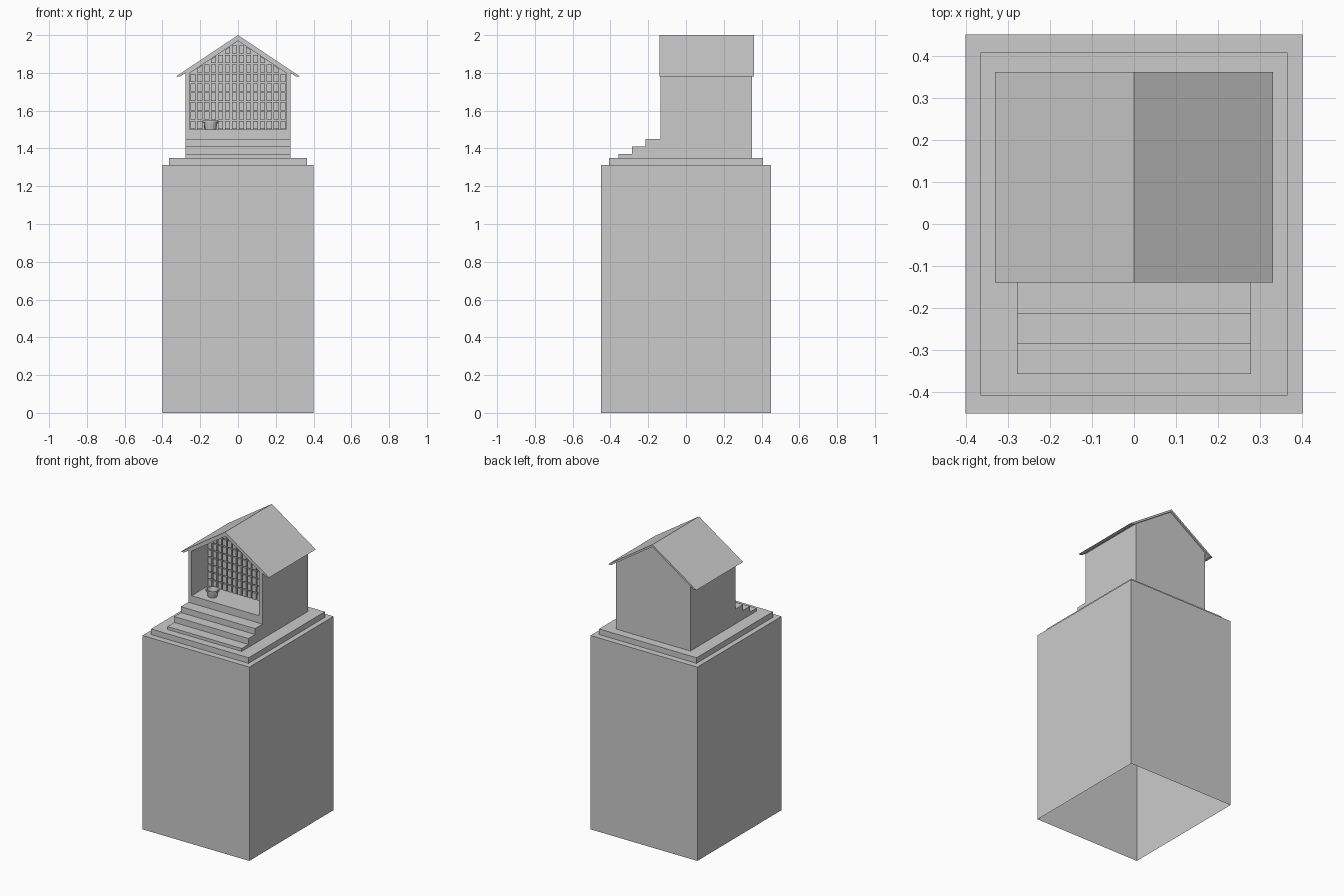
import bpy, bmesh, math

if "Cube" in bpy.data.objects:
    bpy.data.objects.remove(bpy.data.objects["Cube"])

def finish(bm, name, normals=True):
    if normals:
        bmesh.ops.recalc_face_normals(bm, faces=bm.faces)
    me = bpy.data.meshes.new(name)
    bm.to_mesh(me)
    bm.free()
    ob = bpy.data.objects.new(name, me)
    bpy.context.collection.objects.link(ob)
    return ob

def add_box(bm, x0, x1, y0, y1, z0, z1, open_bottom=False):
    vs = bmesh.ops.create_cube(bm, size=1)["verts"]
    for v in vs:
        v.co = ((x0 + x1) / 2 + v.co.x * (x1 - x0),
                (y0 + y1) / 2 + v.co.y * (y1 - y0),
                (z0 + z1) / 2 + v.co.z * (z1 - z0))
    if open_bottom:
        low = [f for f in bm.faces if all(abs(v.co.z - z0) < 1e-6 for v in f.verts)]
        bmesh.ops.delete(bm, geom=low, context="FACES_ONLY")

def box(name, *dims, **kw):
    bm = bmesh.new()
    add_box(bm, *dims, **kw)
    return finish(bm, name)

def loop(bm, pts, y):
    return [bm.verts.new((x, y, z)) for x, z in pts]

def bridge(bm, a, b):
    for i in range(len(a)):
        j = (i + 1) % len(a)
        bm.faces.new((a[i], a[j], b[j], b[i]))

# Tall plinth, open underneath, and the slab on top
box("plinth", -0.4, 0.4, -0.45, 0.45, 0, 1.312, open_bottom=True)
box("base_slab", -0.365, 0.365, -0.408, 0.408, 1.312, 1.35)

# Front steps: stair profile extruded across the width
stair = [(-0.357, 1.35), (-0.357, 1.37), (-0.285, 1.37), (-0.285, 1.41),
         (-0.214, 1.41), (-0.214, 1.45), (-0.135, 1.45), (-0.135, 1.35)]
bm = bmesh.new()
ends = [[bm.verts.new((x, y, z)) for y, z in stair] for x in (-0.278, 0.278)]
for e in ends:
    bm.faces.new(e)
bridge(bm, *ends)
finish(bm, "steps")

# House: gabled block with a recessed open front
SLOPE, BACK = 0.667, 0.06
PEAK = 1.97
def gable(w, z0, peak):
    return [(-w, z0), (w, z0), (w, peak - SLOPE * w), (0, peak), (-w, peak - SLOPE * w)]
bm = bmesh.new()
outer, inner = gable(0.278, 1.35, 1.985), gable(0.253, 1.5, PEAK)
back, front = loop(bm, outer, 0.35), loop(bm, outer, -0.135)
rim, niche = loop(bm, inner, -0.135), loop(bm, inner, BACK)
bm.faces.new(back)
bm.faces.new(niche)
bridge(bm, back, front)
bridge(bm, front, rim)
bridge(bm, rim, niche)
finish(bm, "house")

# Roof: thin chevron with level eaves
roof = [(-0.33, 1.78), (0, 2.0), (0.33, 1.78), (0.307, 1.78), (0, 1.985), (-0.307, 1.78)]
bm = bmesh.new()
ends = [loop(bm, roof, y) for y in (-0.139, 0.361)]
for e in ends:
    bm.faces.new(e)
bridge(bm, *ends)
finish(bm, "roof")

# Rows of small tablets on the inner wall, trimmed to the gable
bm = bmesh.new()
cols, px, pz = 14, 0.0368, 0.05
for r in range(10):
    for c in range(cols):
        x = (c - (cols - 1) / 2) * px
        z = 1.502 + r * pz
        if z + 0.01 < PEAK - SLOPE * abs(x):
            add_box(bm, x - 0.0135, x + 0.0135, BACK - 0.02, BACK + 0.005, z, z + 0.043)
for s in (-1, 1):
    cut = bmesh.ops.bisect_plane(bm, geom=bm.verts[:] + bm.edges[:] + bm.faces[:],
                                 plane_co=(0, 0, PEAK - 0.003),
                                 plane_no=(s * SLOPE, 0, 1), clear_outer=True)
    edges = [e for e in cut["geom_cut"] if isinstance(e, bmesh.types.BMEdge)]
    bmesh.ops.holes_fill(bm, edges=edges)
finish(bm, "wall_tablets")

# Small hollow offering cup on the floor
prof = [(0.029, 1.5), (0.037, 1.537), (0.043, 1.537), (0.043, 1.548),
        (0.036, 1.548), (0.027, 1.507)]
bm = bmesh.new()
N = 16
rings = [[bm.verts.new((-0.145 + r * math.cos(2 * math.pi * i / N),
                        -0.065 + r * math.sin(2 * math.pi * i / N), z))
          for i in range(N)] for r, z in prof]
for a, b in zip(rings, rings[1:]):
    bridge(bm, a, b)
bm.faces.new(rings[0])
bm.faces.new(rings[-1])
finish(bm, "offering_cup")
